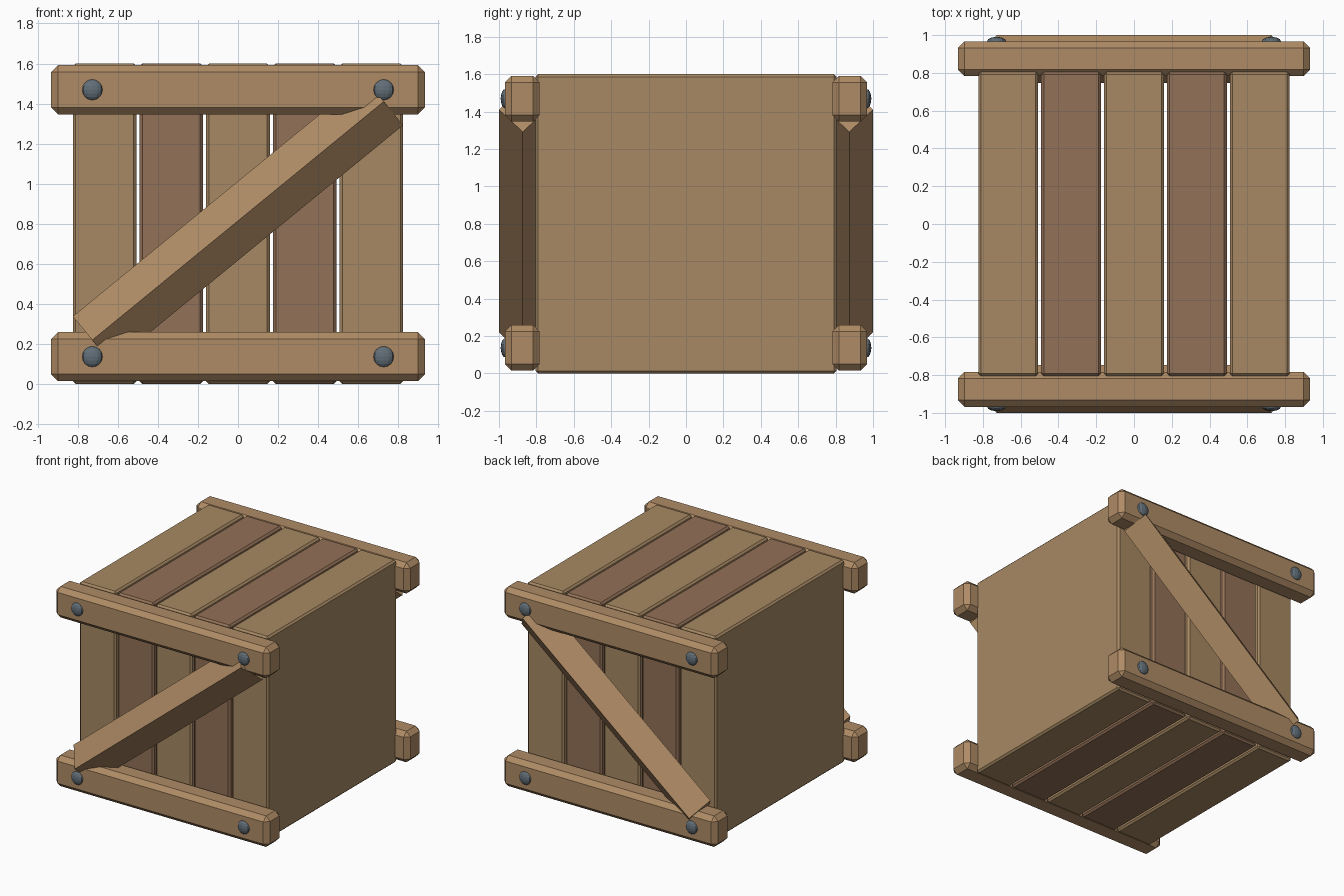
import bpy, math
from mathutils import Matrix

if "Cube" in bpy.data.objects:
    bpy.data.objects.remove(bpy.data.objects["Cube"])


def material(name, rgb):
    m = bpy.data.materials.new(name)
    m.diffuse_color = (*rgb, 1)
    m.use_nodes = True
    m.node_tree.nodes["Principled BSDF"].inputs["Base Color"].default_value = m.diffuse_color
    return m


LIGHT = material("light_wood", (0.39, 0.25, 0.125))
DARK = material("dark_wood", (0.29, 0.165, 0.095))
FRAME = material("frame_wood", (0.43, 0.26, 0.13))
METAL = material("bolt_metal", (0.12, 0.155, 0.185))


def finish(name, mat):
    ob = bpy.context.object
    ob.name = name
    ob.data.materials.append(mat)
    return ob


def chamfered_box(name, loc, size, width, mat):
    bpy.ops.mesh.primitive_cube_add(size=1, location=loc)
    ob = finish(name, mat)
    ob.scale = size
    bpy.ops.object.transform_apply(location=False, rotation=False, scale=True)
    bev = ob.modifiers.new("chamfer", 'BEVEL')
    bev.width = width
    bev.segments = 1
    return ob


# Five full-depth planks with open gaps between them
for i in range(-2, 3):
    chamfered_box(f"plank_{i + 3}", (i * 0.333, 0, 0.8), (0.317, 1.61, 1.6),
                  0.014, DARK if i % 2 else LIGHT)

for side, s in (("front", -1), ("back", 1)):
    for level, z in (("lower", 0.137), ("upper", 1.469)):
        # Horizontal rails
        chamfered_box(f"{side}_{level}_rail", (0, s * 0.875, z),
                      (1.866, 0.185, 0.245), 0.035, FRAME)
        # Flattened bolt heads
        for hand, x in (("left", -0.727), ("right", 0.727)):
            bpy.ops.mesh.primitive_uv_sphere_add(
                segments=12, ring_count=8, radius=0.052, location=(x, s * 0.965, z))
            bolt = finish(f"{side}_{level}_{hand}_bolt", METAL)
            bolt.scale.y = 0.5

    # Diagonal brace: diamond section, one edge facing outward
    bpy.ops.mesh.primitive_cylinder_add(vertices=4, radius=1, depth=1.88)
    brace = finish(f"{side}_brace", FRAME)
    brace.data.transform(Matrix.Translation((0, s * 0.873, 0.815))
                         @ Matrix.Rotation(math.radians(50.7), 4, 'Y')
                         @ Matrix.Diagonal((0.153, 0.127, 1, 1)))
